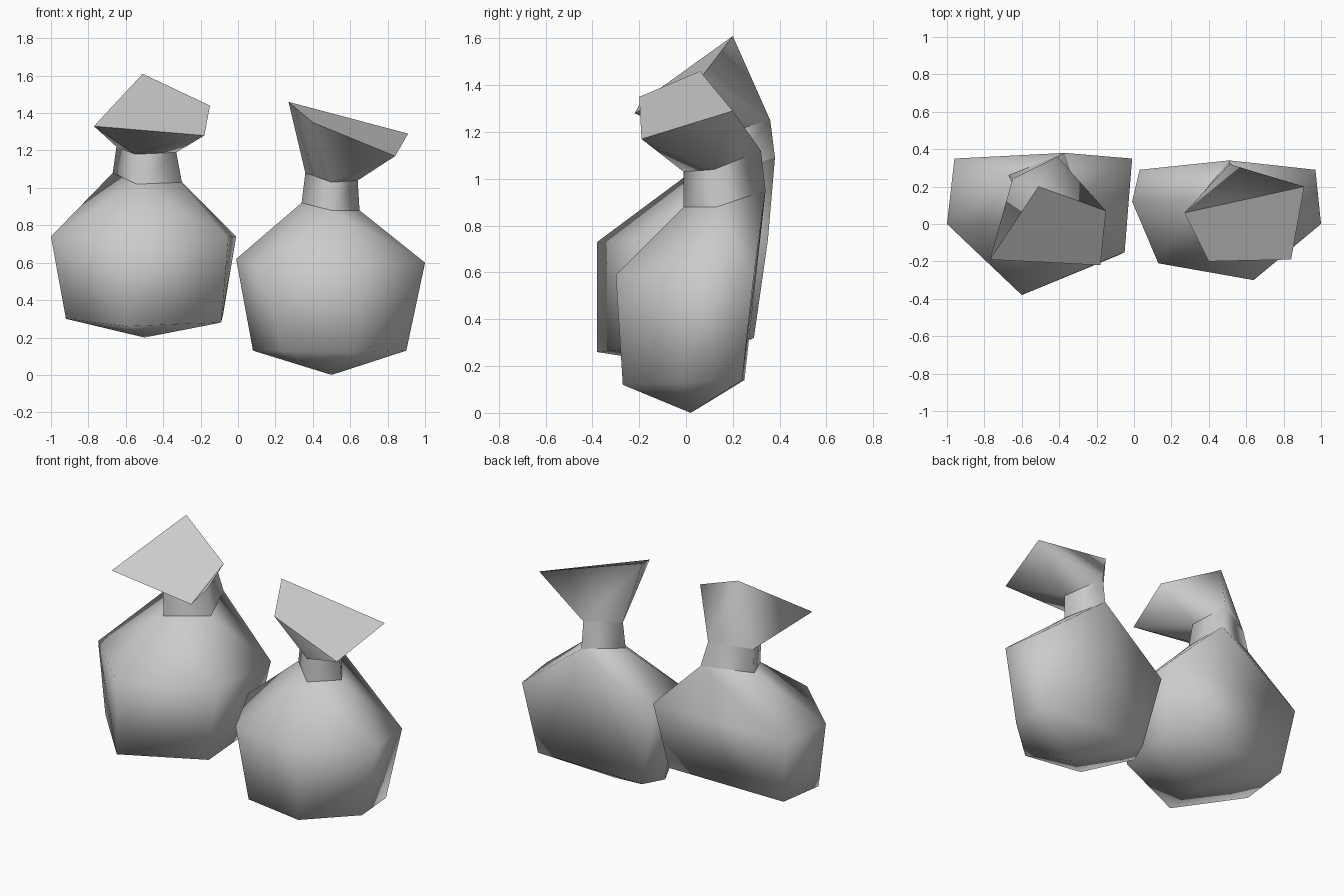
import bpy
import bmesh

default_cube = bpy.data.objects.get("Cube")
if default_cube:
    bpy.data.objects.remove(default_cube, do_unlink=True)

# One plain cloth colour
cloth = bpy.data.materials.new("grey_cloth")
cloth.use_nodes = True
cloth_colour = (0.6, 0.6, 0.6, 1)
cloth.diffuse_color = cloth_colour
cloth.node_tree.nodes["Principled BSDF"].inputs["Base Color"].default_value = cloth_colour


def finish(name, bm):
    """Turn a bmesh into a named object in the cloth colour."""
    bmesh.ops.recalc_face_normals(bm, faces=bm.faces)
    mesh = bpy.data.meshes.new(name)
    bm.to_mesh(mesh)
    bm.free()
    mesh.materials.append(cloth)
    obj = bpy.data.objects.new(name, mesh)
    bpy.context.collection.objects.link(obj)
    return obj


def stuffed_body(name, tip, lower, upper, opening):
    """Bulging bag: a smooth skin stretched round its rings, open at the neck."""
    bm = bmesh.new()
    for point in [tip] + lower + upper:
        bm.verts.new(point)
    rim = [bm.verts.new(point) for point in opening]
    hull = bmesh.ops.convex_hull(bm, input=bm.verts)
    loose = [v for v in hull["geom_interior"] if isinstance(v, bmesh.types.BMVert)]
    bmesh.ops.delete(bm, geom=loose, context="VERTS")
    rim = [v for v in rim if v.is_valid]
    lid = [f for f in bm.faces if all(v in rim for v in f.verts)]
    bmesh.ops.delete(bm, geom=lid, context="FACES")
    for face in bm.faces:
        face.smooth = True
    finish(name, bm)


def sleeve(name, bottom, top, capped=False):
    """Smooth wall between two matching rings, with an optional flat cap."""
    bm = bmesh.new()
    low = [bm.verts.new(point) for point in bottom]
    high = [bm.verts.new(point) for point in top]
    count = len(low)
    for i in range(count):
        j = (i + 1) % count
        wall = bm.faces.new((low[i], low[j], high[j], high[i]))
        wall.smooth = True
    if capped:
        bm.faces.new(high).smooth = False
    finish(name, bm)


def make_sack(side, tip, lower, upper, neck_base, neck_top, mouth):
    stuffed_body(side + "_sack_body", tip, lower, upper, neck_base)
    sleeve(side + "_sack_neck", neck_base, neck_top)
    sleeve(side + "_sack_mouth", neck_top, mouth, capped=True)


# Neck and mouth rings run front, right of front, back, left of front
make_sack(
    "left",
    tip=(0.5, 0.02, 0),
    lower=[(0.23, -0.22, 0.13), (0.62, -0.27, 0.12), (0.9, -0.02, 0.13),
           (0.89, 0.24, 0.14), (0.14, 0.25, 0.14), (0.08, 0.1, 0.13)],
    upper=[(0.13, -0.21, 0.57), (0.64, -0.3, 0.59), (1, 0, 0.6),
           (0.97, 0.29, 0.59), (0.03, 0.29, 0.62), (-0.01, 0.12, 0.62)],
    neck_base=[(0.5, -0.01, 0.88), (0.65, 0.13, 0.88),
               (0.51, 0.34, 0.95), (0.34, 0.13, 0.92)],
    neck_top=[(0.5, -0.01, 1.03), (0.64, 0.12, 1.04),
              (0.51, 0.32, 1.12), (0.36, 0.13, 1.08)],
    mouth=[(0.4, -0.2, 1.35), (0.84, -0.19, 1.17),
           (0.91, 0.2, 1.29), (0.27, 0.06, 1.46)],
)

make_sack(
    "right",
    tip=(-0.5, 0, 0.2),
    lower=[(-0.92, -0.04, 0.3), (-0.6, -0.38, 0.26), (-0.09, -0.17, 0.28),
           (-0.08, 0.29, 0.32), (-0.9, 0.29, 0.32)],
    upper=[(-1, 0, 0.74), (-0.6, -0.38, 0.73), (-0.05, -0.15, 0.74),
           (-0.01, 0.35, 0.74), (-0.96, 0.35, 0.74)],
    neck_base=[(-0.54, 0.01, 1.02), (-0.3, 0.15, 1.03),
               (-0.37, 0.38, 1.09), (-0.67, 0.26, 1.08)],
    neck_top=[(-0.55, 0.02, 1.18), (-0.33, 0.15, 1.19),
              (-0.41, 0.36, 1.25), (-0.65, 0.24, 1.22)],
    mouth=[(-0.77, -0.19, 1.33), (-0.18, -0.22, 1.28),
           (-0.15, 0.07, 1.44), (-0.51, 0.2, 1.61)],
)
